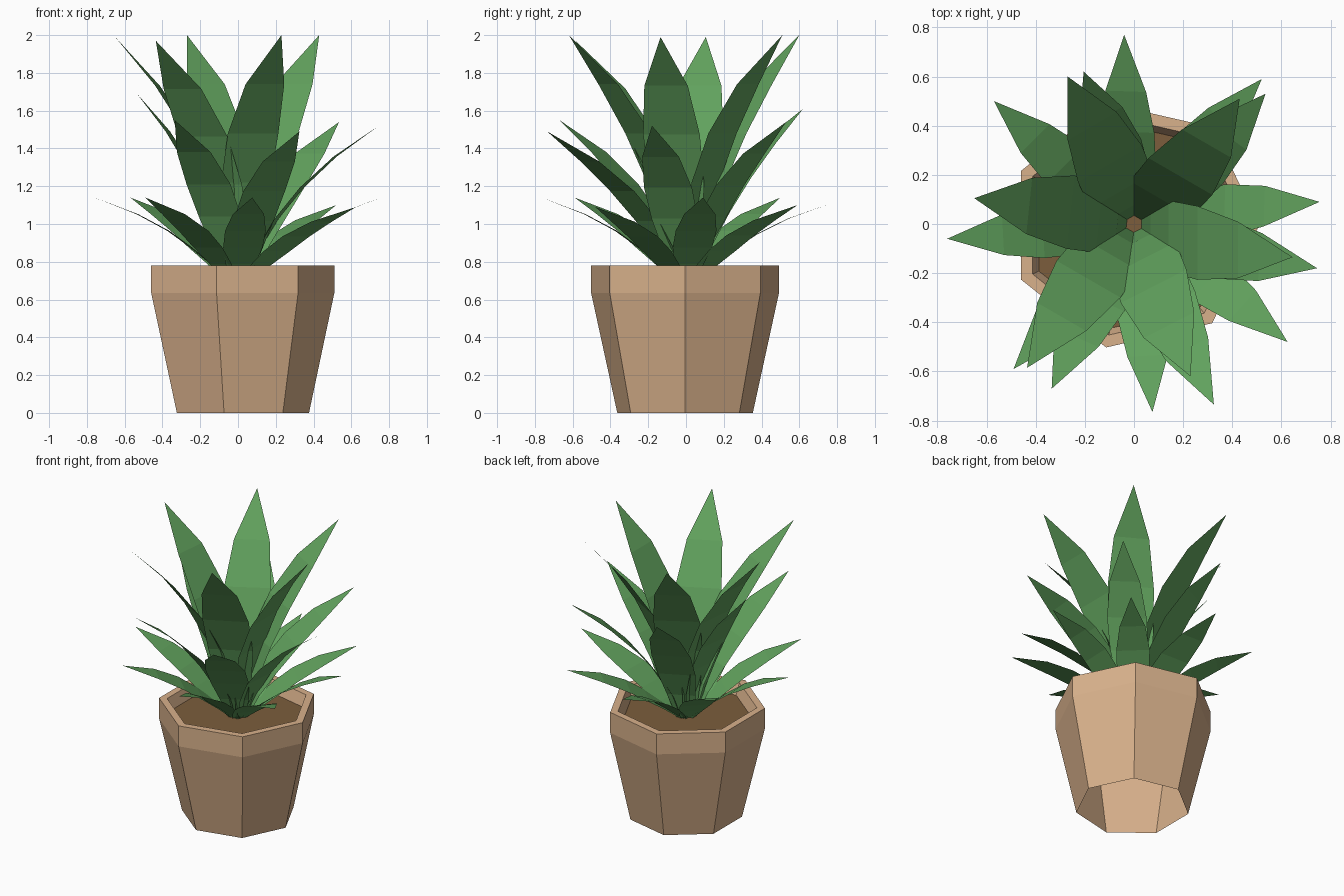
import bpy, bmesh
from math import cos, sin, radians, pi

if "Cube" in bpy.data.objects:
    bpy.data.objects.remove(bpy.data.objects["Cube"])

SIDES = 7
SOIL_Z = 0.70


def material(name, rgb):
    m = bpy.data.materials.new(name)
    m.diffuse_color = (*rgb, 1)
    m.use_nodes = True
    m.node_tree.nodes["Principled BSDF"].inputs["Base Color"].default_value = m.diffuse_color
    return m


def finish(bm, name, mat):
    me = bpy.data.meshes.new(name)
    bm.to_mesh(me)
    bm.free()
    me.materials.append(mat)
    ob = bpy.data.objects.new(name, me)
    bpy.context.collection.objects.link(ob)
    return ob


def ring(bm, r, z, cx=0.0, cy=-0.005):
    return [bm.verts.new((cx + r * cos(2 * pi * i / SIDES), cy + r * sin(2 * pi * i / SIDES), z))
            for i in range(SIDES)]


clay = material("clay", (0.69, 0.44, 0.26))
earth = material("earth", (0.20, 0.11, 0.045))
green = material("leaf_green", (0.12, 0.36, 0.11))

# Seven-sided pot, open underneath, with straight rim band and inner lip
bm = bmesh.new()
profile = [(0.368, 0, 0.008), (0.51, 0.635, 0), (0.51, 0.78, 0), (0.458, 0.78, 0),
           (0.43, SOIL_Z, 0)]
rings = [ring(bm, *p) for p in profile]
for a, b in zip(rings, rings[1:]):
    for i in range(SIDES):
        j = (i + 1) % SIDES
        bm.faces.new((a[i], a[j], b[j], b[i]))
finish(bm, "pot", clay)

# Soil disc
bm = bmesh.new()
bm.faces.new(ring(bm, 0.43, SOIL_Z))
finish(bm, "soil", earth)


# One flat-stripped leaf: "reaches" gives how far out each row lies, tip sways aside
HALF_WIDTHS = [0.065, 0.11, 0.145, 0.15, 0.115]


def leaf(name, azimuth, tip, scale, start, reaches):
    c, s = cos(radians(azimuth)), sin(radians(azimuth))
    reach = tip[0] * c + tip[1] * s
    side = -tip[0] * s + tip[1] * c
    bm = bmesh.new()

    def point(i, offset):
        u = i / 5
        a = start + (reach - start) * reaches[i]
        t = side * u ** 1.1 + offset
        return bm.verts.new((a * c - t * s, a * s + t * c,
                             SOIL_Z + (tip[2] - SOIL_Z) * u))

    rows = [(point(i, -w * scale), point(i, w * scale))
            for i, w in enumerate(HALF_WIDTHS)]
    for (l0, r0), (l1, r1) in zip(rows, rows[1:]):
        bm.faces.new((l0, l1, r1, r0))
    bm.faces.new((rows[-1][0], point(5, 0), rows[-1][1]))
    for f in bm.faces:
        f.normal_update()
        if f.normal.z < 0:
            f.normal_flip()
    finish(bm, name, green)


# Leaf rings: width scale, base radius, row reaches, then (azimuth, tip) of each leaf
RINGS = {
    "tall_leaf": (1.0, 0.03, (0, 0.06, 0.18, 0.37, 0.64, 1), [
        (0, (0.645, -0.135, 1.99)), (60, (0.43, 0.51, 2.0)),
        (120, (-0.27, 0.60, 2.0)), (174, (-0.65, 0.105, 1.99)),
        (240, (-0.435, -0.585, 1.97)), (297, (0.23, -0.62, 2.0))]),
    "middle_leaf": (0.85, 0.045, (0, 0.09, 0.23, 0.42, 0.67, 1), [
        (-5, (0.745, -0.18, 1.52)), (54, (0.535, 0.53, 1.54)),
        (116, (-0.205, 0.62, 1.61)), (173, (-0.535, 0.10, 1.69)),
        (246, (-0.335, -0.67, 1.55)), (300, (0.325, -0.735, 1.49))]),
    "low_leaf": (0.72, 0.05, (0, 0.13, 0.28, 0.45, 0.68, 1), [
        (-2, (0.755, 0.09, 1.14)), (46, (0.52, 0.59, 1.10)),
        (88, (-0.04, 0.77, 1.11)), (135, (-0.57, 0.50, 1.14)),
        (183, (-0.76, -0.06, 1.14)), (227, (-0.49, -0.59, 1.14)),
        (273, (0.075, -0.765, 1.14)), (318, (0.625, -0.48, 1.09))]),
}
for name, (scale, start, reaches, leaves) in RINGS.items():
    for i, (azimuth, tip) in enumerate(leaves):
        leaf(f"{name}_{i + 1}", azimuth, tip, scale, start, reaches)
